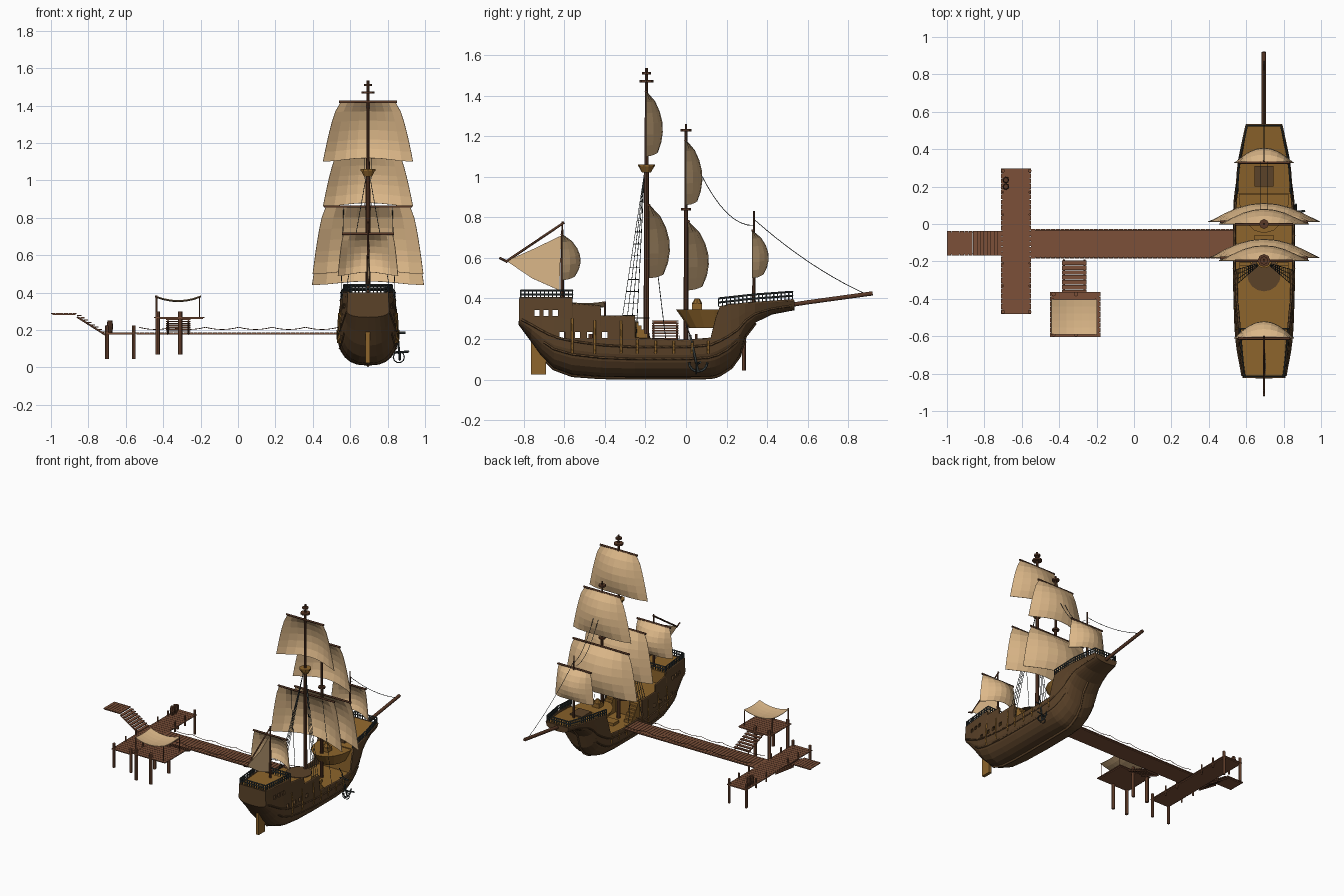
import bpy, bmesh, math
from mathutils import Vector, Matrix

if "Cube" in bpy.data.objects:
    bpy.data.objects.remove(bpy.data.objects["Cube"])

def mat(name, r, g, b):
    m = bpy.data.materials.new(name)
    m.diffuse_color = (r, g, b, 1)
    m.use_nodes = True
    m.node_tree.nodes["Principled BSDF"].inputs["Base Color"].default_value = m.diffuse_color
    return m

HULL = mat("hull_wood", .105, .055, .022)
OCHRE = mat("deck_wood", .27, .13, .025)
SAIL = mat("canvas", .72, .48, .25)
SPAR = mat("spar_wood", .10, .04, .02)
DOCK = mat("dock_wood", .20, .08, .04)
IRON = mat("iron", .04, .05, .05)
CX = 0.695  # ship centre line

def add(name, bm, m):
    bmesh.ops.recalc_face_normals(bm, faces=bm.faces)
    me = bpy.data.meshes.new(name)
    bm.to_mesh(me); bm.free()
    ob = bpy.data.objects.new(name, me)
    bpy.context.collection.objects.link(ob)
    me.materials.append(m)
    return ob

def box(bm, x0, x1, y0, y1, z0, z1):
    M = Matrix.Translation(((x0+x1)/2, (y0+y1)/2, (z0+z1)/2)) @ Matrix.Diagonal((x1-x0, y1-y0, z1-z0, 1))
    bmesh.ops.create_cube(bm, size=1, matrix=M)

def cyl(bm, x, y, z0, z1, r0, r1=None, seg=8, sy=1):
    M = Matrix.Translation((x, y, (z0+z1)/2)) @ Matrix.Diagonal((1, sy, 1, 1))
    bmesh.ops.create_cone(bm, cap_ends=True, segments=seg, radius1=r0,
                          radius2=r0 if r1 is None else r1, depth=z1-z0, matrix=M)

def rope(name, paths, r, m, res=0):
    cu = bpy.data.curves.new(name, 'CURVE')
    cu.dimensions = '3D'; cu.bevel_depth = r; cu.bevel_resolution = res; cu.use_fill_caps = True
    for p in paths:
        s = cu.splines.new('POLY'); s.points.add(len(p)-1)
        for q, c in zip(s.points, p): q.co = (*c, 1)
    ob = bpy.data.objects.new(name, cu)
    bpy.context.collection.objects.link(ob)
    cu.materials.append(m)
    return ob

def sag(a, b, d, n=10):
    a, b = Vector(a), Vector(b)
    return [a.lerp(b, i/n) - Vector((0, 0, d*4*(i/n)*(1-i/n))) for i in range(n+1)]

# Hull stations: y, keel z, wale z, top z, wale half width, top half width, section power
ST = [(-.82, .27, .30, .40, .11, .105, .8), (-.76, .19, .27, .40, .12, .113, .8), (-.71, .12, .24, .40, .13, .118, .85),
      (-.65, .06, .21, .40, .14, .123, .85), (-.561, .027, .19, .40, .148, .13, .8), (-.559, .027, .19, .37, .148, .131, .8),
      (-.421, .017, .17, .36, .153, .143, .75), (-.419, .017, .17, .31, .153, .145, .75), (-.251, .015, .16, .31, .157, .15, .75),
      (-.249, .015, .16, .20, .157, .157, .75), (0, .015, .16, .19, .157, .157, .75), (.12, .017, .17, .20, .153, .152, .85),
      (.145, .022, .18, .30, .15, .147, .9), (.165, .03, .19, .355, .148, .145, .95), (.22, .065, .22, .365, .14, .143, 1.05),
      (.26, .12, .25, .37, .133, .14, 1.1), (.29, .22, .29, .373, .125, .138, 1.1), (.34, .285, .325, .377, .118, .132, 1.0),
      (.42, .325, .35, .382, .10, .116, 1.0), (.53, .345, .365, .39, .085, .092, 1.0)]

def station(y):
    for a, b in zip(ST, ST[1:]):
        if y <= b[0]:
            f = max(0, (y-a[0])/(b[0]-a[0]))
            return [p+(q-p)*f for p, q in zip(a, b)]
    return list(ST[-1])

def half(y, z):
    _, zb, zs, zt, w, wt, p = station(y)
    if z >= zs: return w+(wt-w)*min(1, (z-zs)/(zt-zs))
    return w*math.sin(math.acos(max(0, min(1, 1-(z-zb)/(zs-zb)))))**p

bm = bmesh.new(); rows = []
for y, zb, zs, zt, w, wt, p in ST:
    side = [(w*math.sin(t*math.pi/12)**p, zb+(zs-zb)*(1-math.cos(t*math.pi/12))) for t in range(1, 7)]
    side += [((w+wt)/2, (zs+zt)/2), (wt, zt)]
    sec = [(-a, b) for a, b in reversed(side)] + [(0, zb)] + side
    rows.append([bm.verts.new((CX+a, y, b)) for a, b in sec])
for r, s in zip(rows, rows[1:]):
    for i in range(len(r)-1): bm.faces.new((r[i], r[i+1], s[i+1], s[i]))
bm.faces.new(rows[0]); bm.faces.new(rows[-1][::-1])
hull = add("hull", bm, HULL)
so = hull.modifiers.new("planking", 'SOLIDIFY'); so.thickness = .01; so.offset = 0
# Window openings cut right through the stern castle
bm = bmesh.new()
for y, z in [(-.735, .328), (-.69, .328), (-.645, .328), (-.61, .22), (-.535, .22), (-.475, .22), (-.40, .22)]:
    box(bm, CX-.3, CX+.3, y-.013, y+.013, z-.014, z+.014)
cut = add("window_cutter", bm, HULL); cut.hide_render = True; cut.display_type = 'WIRE'
bo = hull.modifiers.new("windows", 'BOOLEAN'); bo.object = cut; bo.solver = 'EXACT'

# Wales, caps, keel, ribs
def side_line(y0, y1, k, off=.004, n=14):
    out = []
    for s in (-1, 1):
        ys = [y0+(y1-y0)*i/n for i in range(n+1)]
        zs = [k(station(y)) for y in ys]
        out.append([(CX+s*(half(y, z)+off), y, z) for y, z in zip(ys, zs)])
    return out
rope("wales", side_line(-.81, .52, lambda s: s[2], n=30) + side_line(-.70, .25, lambda s: s[1]+.6*(s[2]-s[1]), n=20), .006, HULL)
rope("cap_rails", [p for a, b in [(-.82, -.562), (-.558, -.422), (-.418, -.252), (-.248, .12), (.165, .53)]
                   for p in side_line(a, b, lambda s: s[3], 0, 6)], .007, HULL)
rope("keel", [[(CX, s[0], s[1]-.004) for s in ST[2:-2]]], .011, HULL)
rope("side_ribs", [[(CX+s*(half(y, z)+.004), y, z) for z in (.13, .16, .19, .19+h)]
                   for s in (-1, 1) for y, h in [(-.56, .11), (-.45, .1), (-.32, .1), (-.24, .01), (-.15, 0), (-.06, 0), (.03, 0), (.11, 0)]], .007, OCHRE)
bm = bmesh.new()
box(bm, CX-.012, CX+.012, -.765, -.69, .025, .20)
add("rudder", bm, OCHRE)

# Decks and bulkheads
def deck(name, y0, z0, y1, z1, n=8):
    bm = bmesh.new(); prev = None
    for i in range(n+1):
        y = y0+(y1-y0)*i/n; z = z0+(z1-z0)*i/n; h = half(y, z)-.002
        cur = [bm.verts.new((CX-h, y, z)), bm.verts.new((CX+h, y, z))]
        if prev: bm.faces.new((prev[0], prev[1], cur[1], cur[0]))
        prev = cur
    so = add(name, bm, OCHRE).modifiers.new("thickness", 'SOLIDIFY'); so.thickness = .008; so.offset = -1
deck("stern_deck", -.82, .395, -.561, .395)
deck("quarter_deck", -.561, .30, -.26, .30)
deck("main_deck", -.26, .165, .17, .165)
deck("fore_deck", .165, .35, .53, .388)
bm = bmesh.new()
for y, z0, z1 in [(-.563, .30, .395), (-.262, .165, .30), (.166, .165, .35)]:
    h = half(y, z1)-.004
    box(bm, CX-h, CX+h, y-.004, y+.004, z0, z1)
add("bulkheads", bm, OCHRE)
bm = bmesh.new()
cyl(bm, CX, .14, .255, .345, .09, .135, 16, 1.4)
bmesh.ops.bisect_plane(bm, geom=bm.verts[:]+bm.edges[:]+bm.faces[:], plane_co=(0, .16, 0), plane_no=(0, 1, 0), clear_outer=True)
add("fore_balcony", bm, OCHRE)
bm = bmesh.new()
box(bm, CX-.03, CX+.03, .03, .08, .345, .375); cyl(bm, CX, .055, .375, .40, .025, .012)
box(bm, CX-.05, CX+.05, -.13, -.06, .165, .185)
for s in (-1, 1):   # stairs up to the quarter deck
    for i in range(6): box(bm, CX+s*.10-.03, CX+s*.10+.03, -.26, -.16-.015*i, .165+.02*i, .187+.02*i)
add("deck_fittings", bm, OCHRE)
bm = bmesh.new()
cyl(bm, CX, -.27, .301, .306, .09, None, 16)
box(bm, CX-.05, CX+.05, .20, .31, .355, .375)
add("hatches", bm, HULL)

# Balustrades
def rail(name, pts, h=.04, step=.02):
    bm = bmesh.new()
    for a, b in zip(pts, pts[1:]):
        a, b = Vector(a), Vector(b); n = max(1, round((b-a).length/step))
        for i in range(n+1):
            c = a.lerp(b, i/n); box(bm, c.x-.003, c.x+.003, c.y-.003, c.y+.003, c.z, c.z+h)
    add(name+"_posts", bm, IRON)
    rope(name+"_bars", [[(x, y, z+k) for x, y, z in pts] for k in (h*.5, h)], .005, IRON)
rail("stern_rail", [(CX-.13, -.56, .40), (CX-.105, -.815, .40), (CX+.105, -.815, .40), (CX+.13, -.56, .40), (CX-.13, -.56, .40)])
rail("bow_rail", [(CX+a, y, z) for a, y, z in [(-.145, .16, .36), (-.132, .34, .38), (-.09, .525, .393),
                                               (.09, .525, .393), (.132, .34, .38), (.145, .16, .36)]])

# Masts, tops and spars
bm = bmesh.new()
for y, z0, z1, z2, r in [(-.195, .165, 1.03, 1.535, .014), (0, .165, .84, 1.26, .012), (.335, .36, .6, .83, .009), (-.61, .39, .6, .78, .009)]:
    cyl(bm, CX, y, z0, z1, r, r*.85); cyl(bm, CX, y, z1, z2, r*.7, r*.5)
for y, z, r in [(-.195, 1.47, .034), (-.195, 1.51, .022), (0, .84, .025), (0, 1.23, .026)]:
    cyl(bm, CX, y, z-.006, z+.006, r)
add("masts", bm, SPAR)
bm = bmesh.new()
cyl(bm, CX, -.195, 1.02, 1.05, .022, .038, 10); cyl(bm, CX, -.195, 1.05, 1.06, .042, None, 10)
add("crows_nest", bm, OCHRE)
rope("bowsprit", [[(CX, .30, .335), (CX, .60, .381), (CX, .92, .425)]], .012, SPAR, 1)

# Square sails: name, mast y, top z, bottom z, top half width, bottom half width, belly
def sail(name, y0, zt, zb, wt, wb, belly, nu=8, nv=6):
    bm = bmesh.new(); g = []
    for j in range(nv+1):
        v = j/nv; w = wt+(wb-wt)*v**.65; row = []
        for i in range(nu+1):
            u = 2*i/nu-1
            row.append(bm.verts.new((CX+u*w, y0+.008+belly*math.sin(math.pi*.8*v)**.7*(1-u*u),
                                     zt+(zb-zt)*v+.02*v*(1-u*u)**2)))
        g.append(row)
    for r, s in zip(g, g[1:]):
        for i in range(nu): bm.faces.new((r[i], r[i+1], s[i+1], s[i]))
    so = add(name, bm, SAIL).modifiers.new("cloth", 'SOLIDIFY'); so.thickness = .003
    return [(CX-wt-.01, y0+.008, zt), (CX+wt+.01, y0+.008, zt)]
yards = [sail(*a) for a in [
    ("main_top_sail", -.205, 1.42, 1.10, .145, .24, .08), ("main_course", -.19, .86, .50, .225, .295, .10),
    ("fore_top_sail", -.01, 1.18, .86, .145, .24, .08), ("fore_course", .005, .78, .44, .225, .30, .10),
    ("mizzen_sail", -.62, .715, .49, .13, .16, .09), ("bow_sail", .32, .735, .50, .13, .16, .08)]]
rope("yards", yards, .007, SPAR, 1)
# Triangular stern sail with gaff and boom
bm = bmesh.new()
bm.faces.new([bm.verts.new((CX+x, y, z)) for x, y, z in [(0, -.615, .71), (.012, -.75, .645), (0, -.885, .585), (.012, -.76, .50), (0, -.625, .44)]])
so = add("stern_sail", bm, SAIL).modifiers.new("cloth", 'SOLIDIFY'); so.thickness = .003
rope("gaff_and_boom", [[(CX, -.60, .775), (CX, -.89, .58)], [(CX, -.88, .58), (CX, -.92, .60)]], .006, SPAR)

# Rigging
lines = []
for s in (-1, 1):
    top = Vector((CX+s*.01, -.205, 1.02)); feet = [Vector((CX+s*.155, -.33+.028*i, .20)) for i in range(4)]
    lines += [[top, f] for f in feet]
    lines += [[f.lerp(top, k/14) for f in feet] for k in range(1, 13)]
    lines += [sag((CX+s*.02, 0, 1.18), (CX+s*.02, .335, .76), .11), sag((CX+s*.13, -.18, .86), (CX+s*.15, -.1, .2), 0, 1)]
lines += [sag((CX, .335, .79), (CX, .89, .42), .03)]
rope("rigging", lines, .0018, IRON)

# Anchor slung from the starboard side
arc = [(CX+.17, .06+.045*math.cos(a), .085-.045*math.sin(a)) for a in [math.pi*i/8 for i in range(9)]]
ring = [(CX+.165+.03*math.cos(a), .05, .055+.03*math.sin(a)) for a in [math.pi*i/5 for i in range(11)]]
rope("anchor", [arc, [(CX+.155, .02, .22), (CX+.17, .06, .04)], [(CX+.13, .03, .185), (CX+.20, .03, .185)], [(CX+.14, .06, .08), (CX+.22, .07, .085)]], .006, IRON)
rope("anchor_cable", [ring, [(CX+.145, .0, .27), (CX+.16, .02, .22)]], .003, IRON)

# Dock: planked runs over a bearer plate
def planks(bm, x0, x1, y0, y1, z, n, along_x, plate=True):
    for i in range(n):
        a, b = i/n, (i+.9)/n
        if along_x: box(bm, x0+(x1-x0)*a, x0+(x1-x0)*b, y0, y1, z-.006, z)
        else: box(bm, x0, x1, y0+(y1-y0)*a, y0+(y1-y0)*b, z-.006, z)
    if plate: box(bm, x0+.008, x1-.008, y0+.008, y1-.008, z-.012, z-.006)
bm = bmesh.new()
planks(bm, -.55, .54, -.185, -.028, .188, 42, True)
planks(bm, -.71, -.55, -.482, .30, .188, 28, False)
planks(bm, -1.0, -.86, -.168, -.038, .292, 6, True)
for i in range(8): box(bm, -.86+.0185*i, -.838+.0185*i, -.168, -.038, .275-.0125*i, .281-.0125*i)
for i in range(7): box(bm, -.385, -.255, -.375+.026*i, -.352+.026*i, .254-.0105*i, .26-.0105*i)
planks(bm, -.45, -.18, -.605, -.36, .27, 9, False)
add("dock_planks", bm, DOCK)
rope("stair_stringers", [[(-.86, y, .27), (-.71, y, .175)] for y in (-.16, -.045)] +
     [[(x, -.365, .25), (x, -.19, .178)] for x in (-.375, -.265)], .005, DOCK)
bm = bmesh.new()
for x in (-.70, -.558):
    for y in (-.47, .285): cyl(bm, x, y, .045, .225, .010)
    for y in (-.33, -.21, .05, .17): cyl(bm, x, y, .15, .225, .006)
for x in (-.43, -.31):
    for y in (-.59, -.375): cyl(bm, x, y, .07, .30, .012)
for y in (-.59, -.40): cyl(bm, -.435, y, .26, .385, .005); cyl(bm, -.205, y, .26, .378, .003)
add("dock_posts", bm, DOCK)
bm = bmesh.new()
for y in (.20, .235):
    cyl(bm, -.685, y, .188, .218, .013, .018); cyl(bm, -.685, y, .218, .25, .018, .013)
add("barrels", bm, SPAR)
rope("dock_ropes", [[p for i in range(6) for p in sag((-.53+.178*i, y, .215), (-.352+.178*i, y, .215), .012, 6)]
                    for y in (-.18, -.033)], .002, SPAR)
# Sagging canopy over the raised platform
bm = bmesh.new()
bmesh.ops.create_grid(bm, x_segments=6, y_segments=5, size=.5)
for v in bm.verts:
    u, w = v.co.x*2, v.co.y*2
    v.co = (-.32+.122*u, -.497+.093*w, .385-.025*(1-u*u)-.008*(1-w*w))
so = add("canopy", bm, SAIL).modifiers.new("cloth", 'SOLIDIFY'); so.thickness = .003
